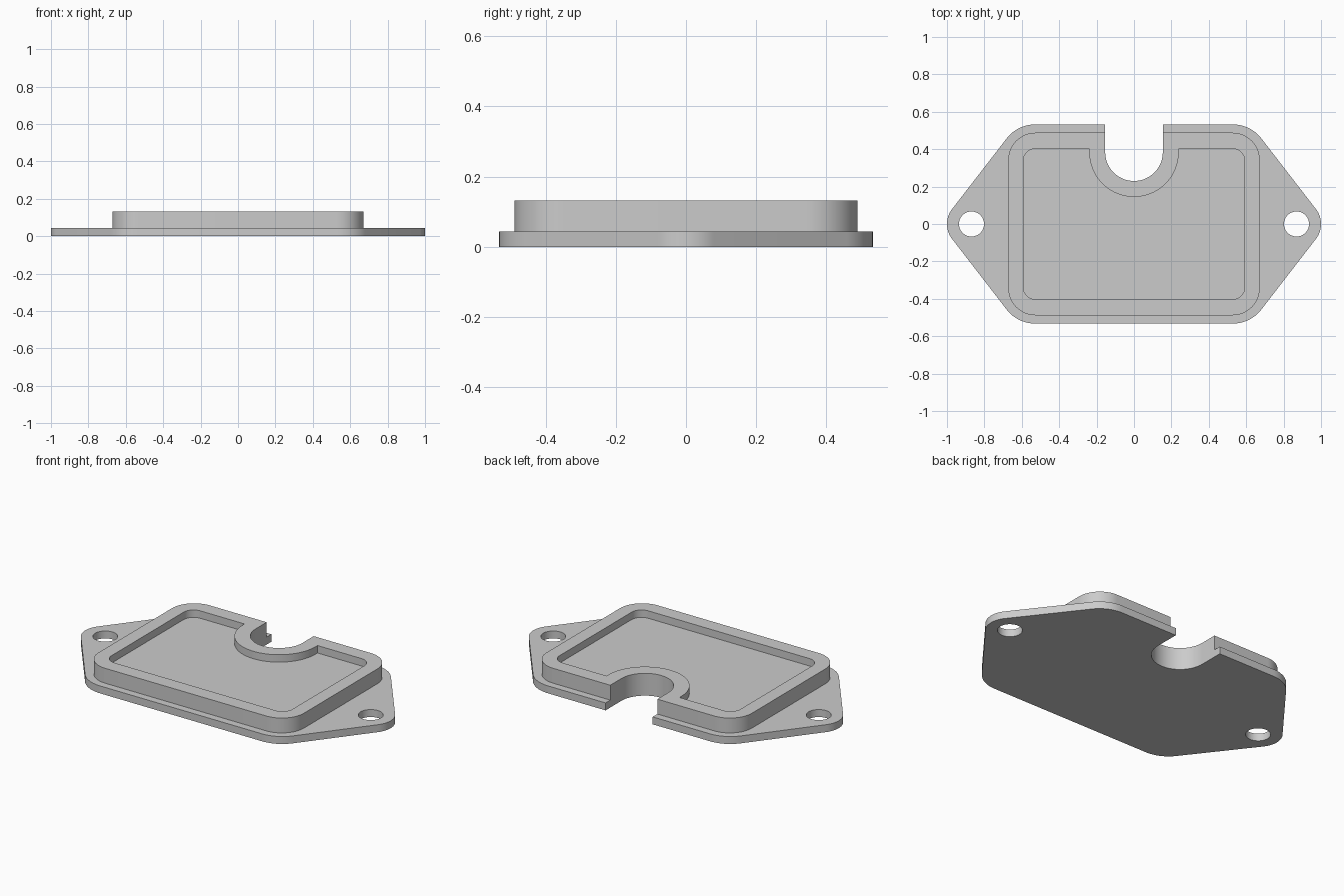
import bpy, bmesh
from math import radians, cos, sin, atan2, acos, hypot, degrees

if "Cube" in bpy.data.objects:
    bpy.data.objects.remove(bpy.data.objects["Cube"])

LAYER = 0.044                 # plate, recess floor and rim are equal steps
NOTCH_Y, NOTCH_R, RING_R = 0.384, 0.154, 0.239

grey = bpy.data.materials.new("plain grey")
grey.use_nodes = True
grey.diffuse_color = (0.6, 0.6, 0.6, 1)
grey.node_tree.nodes["Principled BSDF"].inputs["Base Color"].default_value = (0.6, 0.6, 0.6, 1)


def arc(cx, cy, r, start, end, steps=16):
    angles = [radians(start + (end - start) * i / steps) for i in range(steps + 1)]
    return [(cx + r * cos(a), cy + r * sin(a)) for a in angles]


def rounded_corner(hx, hy, r, quarter):
    sx = 1 if quarter in (0, 3) else -1
    sy = 1 if quarter < 2 else -1
    return arc(sx * (hx - r), sy * (hy - r), r, quarter * 90, quarter * 90 + 90)


def rounded_rect(hx, hy, r):
    return [p for q in range(4) for p in rounded_corner(hx, hy, r, q)]


def prism(name, outline, z0, z1):
    bm = bmesh.new()
    face = bm.faces.new([bm.verts.new((x, y, z0)) for x, y in outline])
    top = bmesh.ops.extrude_face_region(bm, geom=[face])["geom"]
    bmesh.ops.translate(bm, vec=(0, 0, z1 - z0),
                        verts=[v for v in top if isinstance(v, bmesh.types.BMVert)])
    bmesh.ops.recalc_face_normals(bm, faces=bm.faces)
    mesh = bpy.data.meshes.new(name)
    bm.to_mesh(mesh)
    bm.free()
    mesh.materials.append(grey)
    obj = bpy.data.objects.new(name, mesh)
    bpy.context.collection.objects.link(obj)
    return obj


def combine(target, other, operation):
    mod = target.modifiers.new(operation.lower(), "BOOLEAN")
    mod.object, mod.operation, mod.solver = other, operation, "EXACT"
    bpy.context.view_layer.objects.active = target
    bpy.ops.object.modifier_apply(modifier=mod.name)
    bpy.data.objects.remove(other)


# Flange outline: tangent hull around four corner circles and two ear circles
cx, cy, cr = 0.53, 0.342, 0.19
ex, er = 0.87, 0.13
dx, dy = ex - cx, -cy
tangent = degrees(atan2(dy, dx) + acos((cr - er) / hypot(dx, dy)))
flange = (arc(ex, 0, er, -tangent, tangent)
          + arc(cx, cy, cr, tangent, 90)
          + arc(-cx, cy, cr, 90, 180 - tangent)
          + arc(-ex, 0, er, 180 - tangent, 180 + tangent)
          + arc(-cx, -cy, cr, 180 + tangent, 270)
          + arc(cx, -cy, cr, 270, 360 - tangent))
cover = prism("cover_plate", flange, 0, LAYER)

# Raised block
block = prism("raised_block", rounded_rect(0.672, 0.488, 0.145), LAYER / 2, 3 * LAYER)
combine(cover, block, "UNION")

# Shallow recess that leaves a rim and a collar round the notch
hx, hy, r = 0.592, 0.402, 0.065
recess = (rounded_corner(hx, hy, r, 0)
          + [(RING_R, hy)] + arc(0, NOTCH_Y, RING_R, 0, -180, 40) + [(-RING_R, hy)]
          + [p for q in (1, 2, 3) for p in rounded_corner(hx, hy, r, q)])
combine(cover, prism("recess_cutter", recess, 2 * LAYER, 4 * LAYER), "DIFFERENCE")

# U-shaped notch through the back edge
notch = [(NOTCH_R, 1)] + arc(0, NOTCH_Y, NOTCH_R, 0, -180, 40) + [(-NOTCH_R, 1)]
combine(cover, prism("notch_cutter", notch, -1, 1), "DIFFERENCE")

# Screw holes in the ears
for side in (-1, 1):
    hole = arc(side * 0.869, 0, 0.067, 0, 360, 40)[:-1]
    combine(cover, prism("hole_cutter", hole, -1, 1), "DIFFERENCE")

bpy.ops.object.select_all(action="DESELECT")
cover.select_set(True)
bpy.context.view_layer.objects.active = cover
bpy.ops.object.shade_smooth_by_angle(angle=radians(30))
